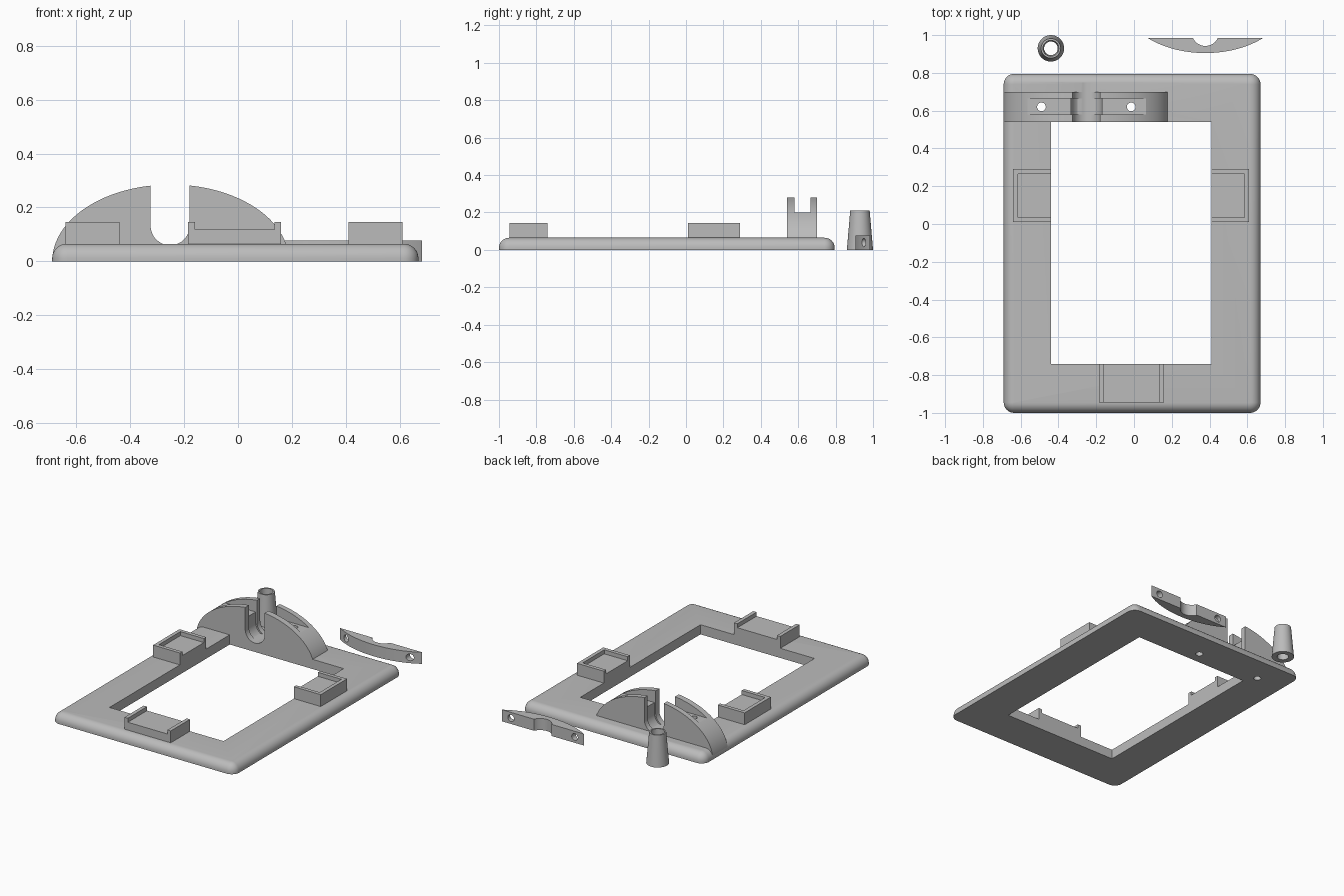
import bpy, bmesh, math
from math import sin, cos, pi

if "Cube" in bpy.data.objects:
    bpy.data.objects.remove(bpy.data.objects["Cube"], do_unlink=True)

grey = bpy.data.materials.new("plain grey")
grey.use_nodes = True
grey.diffuse_color = (0.5, 0.5, 0.5, 1)
grey.node_tree.nodes["Principled BSDF"].inputs["Base Color"].default_value = (0.5, 0.5, 0.5, 1)


def finish(name, bm):
    bmesh.ops.recalc_face_normals(bm, faces=bm.faces)
    mesh = bpy.data.meshes.new(name)
    bm.to_mesh(mesh)
    bm.free()
    mesh.materials.append(grey)
    obj = bpy.data.objects.new(name, mesh)
    bpy.context.collection.objects.link(obj)
    return obj


def loft(name, rings):
    """Skin a stack of equal-length rings and cap both ends."""
    bm = bmesh.new()
    rows = [[bm.verts.new(p) for p in ring] for ring in rings]
    n = len(rows[0])
    for a, b in zip(rows, rows[1:]):
        for i in range(n):
            j = (i + 1) % n
            bm.faces.new((a[i], a[j], b[j], b[i]))
    bm.faces.new(rows[0][::-1])
    bm.faces.new(rows[-1])
    return finish(name, bm)


def box(name, x0, x1, y0, y1, z0, z1):
    return loft(name, [[(x0, y0, z), (x1, y0, z), (x1, y1, z), (x0, y1, z)] for z in (z0, z1)])


def along_y(name, outline, y0, y1):
    return loft(name, [[(x, y, z) for x, z in outline] for y in (y0, y1)])


def along_z(name, outline, z0, z1):
    return loft(name, [[(x, y, z) for x, y in outline] for z in (z0, z1)])


def arc(cx, cy, rx, ry, a0, a1, n):
    return [(cx + rx * cos(a0 + (a1 - a0) * i / n), cy + ry * sin(a0 + (a1 - a0) * i / n))
            for i in range(n + 1)]


def circle(cx, cy, r, n=32):
    return arc(cx, cy, r, r, 0, 2 * pi, n)[:-1]


def cone(name, cx, cy, r0, r1, z0, z1):
    return loft(name, [[(x, y, z) for x, y in circle(cx, cy, r, 48)]
                       for r, z in ((r0, z0), (r1, z1))])


def cut(obj, *cutters):
    """Subtract each cutter and discard it."""
    bpy.context.view_layer.objects.active = obj
    for c in cutters:
        mod = obj.modifiers.new("cut", 'BOOLEAN')
        mod.operation, mod.solver, mod.object = 'DIFFERENCE', 'EXACT', c
        bpy.ops.object.modifier_apply(modifier=mod.name)
        bpy.data.objects.remove(c, do_unlink=True)


def rounded_rect(inset, z):
    x0, x1, y0, y1, r = -0.69, 0.67, -1.0, 0.795, 0.056
    pts = []
    for k, (cx, cy) in enumerate(((x1 - r, y1 - r), (x0 + r, y1 - r),
                                  (x0 + r, y0 + r), (x1 - r, y0 + r))):
        pts += arc(cx, cy, r - inset, r - inset, k * pi / 2, (k + 1) * pi / 2, 8)
    return [(x, y, z) for x, y in pts]


TOP = 0.065              # upper face of the frame
ARCH_X = -0.25           # centre of the arched mount
SLOT_Z = 0.132           # centre of the slot's round bottom
HOLES = (-0.49, -0.015)  # screw positions


def slot(r, y0, y1):
    return along_y("slot_cutter", arc(ARCH_X - 0.002, SLOT_Z, r, r, pi, 2 * pi, 24)
                   + [(ARCH_X - 0.002 + r, 0.4), (ARCH_X - 0.002 - r, 0.4)], y0, y1)


def screw_holes():
    return [cone("hole_cutter", x, 0.62, 0.023, 0.023, -0.1, 0.5) for x in HOLES]


# Frame: rounded upper rim, flat underside, rectangular opening
R = 0.054
rim = [(R * (1 - cos(i * pi / 16)), TOP - R + R * sin(i * pi / 16)) for i in range(9)]
frame = loft("frame", [rounded_rect(0, 0)] + [rounded_rect(d, z) for d, z in rim])
cut(frame, box("opening_cutter", -0.44, 0.41, -0.74, 0.54, -0.1, 0.2),
    slot(0.0725, 0.5, 0.75), *screw_holes())

# Arched mount with crosswise slot, lengthwise groove and screw holes
mount = along_y("arched_mount", arc(ARCH_X, 0.0, 0.44, 0.285, 0, pi, 64), 0.54, 0.7)
cut(mount, slot(0.0725, 0.4, 0.9), slot(0.082, 0.58, 0.665),
    box("groove_cutter", -0.8, 0.4, 0.58, 0.665, 0.2, 0.5), *screw_holes())

# Support pads with raised lips, open toward the frame opening
PAD_TOP, FLOOR, LIP = 0.145, 0.118, 0.025
left_pad = box("side_pad_a", 0.41, 0.61, 0.01, 0.29, TOP - 0.01, PAD_TOP)
cut(left_pad, box("pocket", 0.3, 0.61 - LIP, 0.01 + LIP, 0.29 - LIP, FLOOR, 0.3))
right_pad = box("side_pad_b", -0.64, -0.44, 0.01, 0.29, TOP - 0.01, PAD_TOP)
cut(right_pad, box("pocket", -0.64 + LIP, -0.3, 0.01 + LIP, 0.29 - LIP, FLOOR, 0.3))
front_pad = box("front_pad", -0.185, 0.16, -0.945, -0.74, TOP - 0.01, PAD_TOP)
cut(front_pad, box("pocket", -0.185 + LIP, 0.16 - LIP, -1.1, -0.6, FLOOR, 0.3))

# Loose clamp bar: cap of the arch lying on its side, with notch and holes
BAR_X, BAR_Y = 0.378, 0.985
t = math.asin(0.205 / 0.285)
cap = [(BAR_X + x, BAR_Y - (z - 0.205)) for x, z in arc(0, 0, 0.44, 0.285, t, pi - t, 40)]
bar = along_z("clamp_bar", cap, 0, 0.078)
cut(bar, along_z("notch_cutter", circle(BAR_X, BAR_Y + 0.03, 0.0725, 48), -0.1, 0.2),
    *[along_y("hole_cutter", circle(BAR_X + s * 0.238, 0.039, 0.023), 0.8, 1.1) for s in (-1, 1)])

# Loose tapered tube
tube = cone("tapered_tube", -0.44, 0.93, 0.07, 0.052, 0, 0.21)
cut(tube, cone("bore_cutter", -0.44, 0.93, 0.036, 0.042, -0.001, 0.211))

# Smooth the curves, keep the edges crisp
bpy.ops.object.select_all(action='DESELECT')
for obj in (frame, mount, left_pad, right_pad, front_pad, bar, tube):
    obj.select_set(True)
bpy.context.view_layer.objects.active = frame
bpy.ops.object.shade_smooth_by_angle(angle=math.radians(30))
